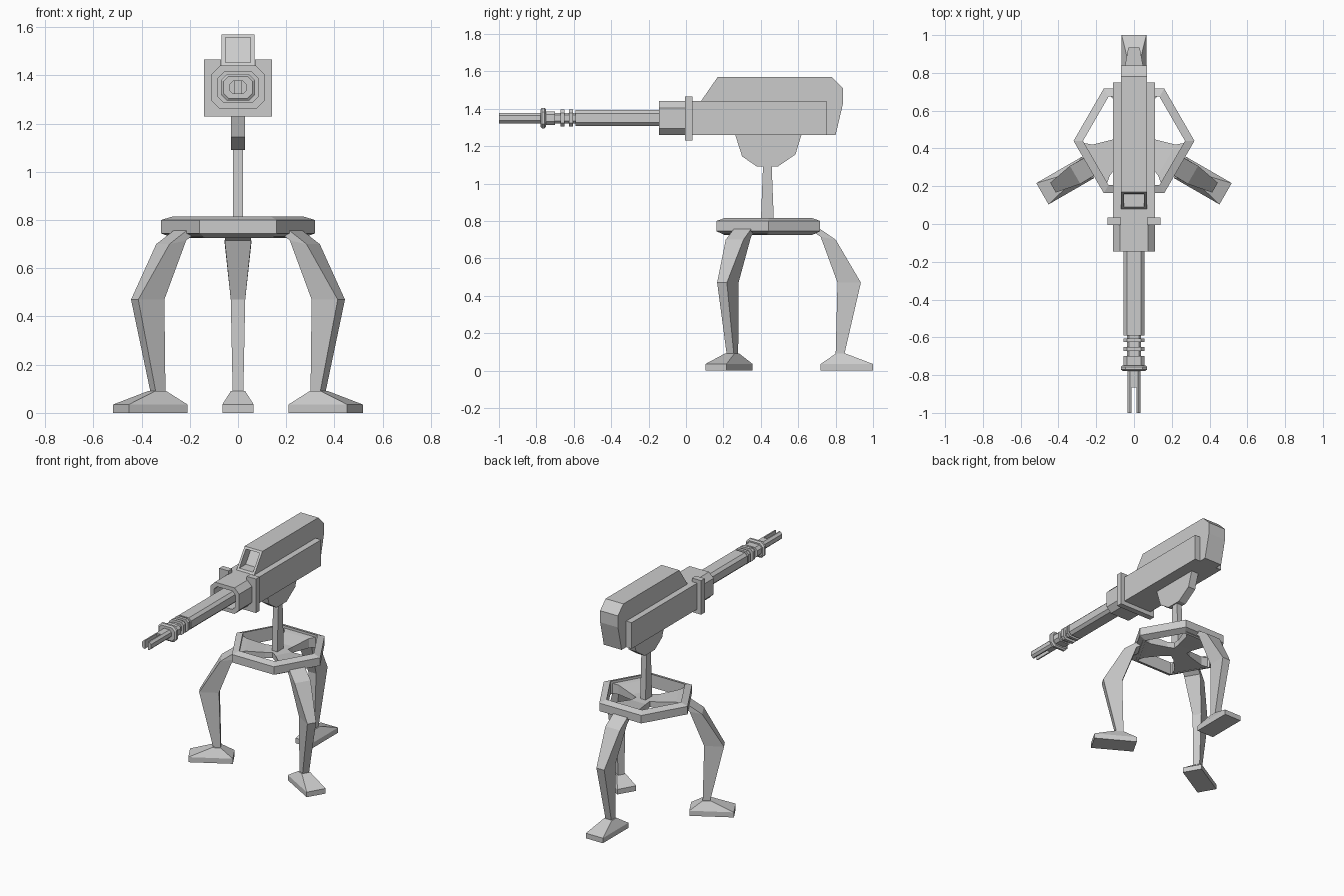
import bpy, bmesh, math
from mathutils import Matrix, Vector

if "Cube" in bpy.data.objects:
    bpy.data.objects.remove(bpy.data.objects["Cube"])

GREY = bpy.data.materials.new("plain grey")
GREY.diffuse_color = (0.6, 0.6, 0.6, 1)
GREY.use_nodes = True
GREY.node_tree.nodes["Principled BSDF"].inputs["Base Color"].default_value = GREY.diffuse_color
CY = 0.44    # stand centre along y
AXIS = 1.35  # barrel height


def finish(name, bm, matrix=None):
    bmesh.ops.recalc_face_normals(bm, faces=bm.faces)
    if matrix:
        bm.transform(matrix)
    mesh = bpy.data.meshes.new(name)
    bm.to_mesh(mesh)
    bm.free()
    mesh.materials.append(GREY)
    ob = bpy.data.objects.new(name, mesh)
    bpy.context.collection.objects.link(ob)
    return ob


def loft(name, rings, caps=True, closed=False, matrix=None):
    """Skin a row of equal-sized point rings."""
    bm = bmesh.new()
    vs = [[bm.verts.new(p) for p in ring] for ring in rings]
    pairs = list(zip(vs, vs[1:])) + ([(vs[-1], vs[0])] if closed else [])
    for a, b in pairs:
        for i in range(len(a)):
            j = (i + 1) % len(a)
            bm.faces.new((a[i], a[j], b[j], b[i]))
    if caps and not closed:
        bm.faces.new(vs[0])
        bm.faces.new(vs[-1])
    return finish(name, bm, matrix)


def box(name, x0, x1, y0, y1, z0, z1):
    rect = [(x0, y0), (x1, y0), (x1, y1), (x0, y1)]
    return loft(name, [[(x, y, z) for x, y in rect] for z in (z0, z1)])


def octagon(y, hx, hz, c):
    """Chamfered rectangle around the barrel axis."""
    pts = [(hx, c - hz), (hx, hz - c), (hx - c, hz), (c - hx, hz),
           (-hx, hz - c), (-hx, c - hz), (c - hx, -hz), (hx - c, -hz)]
    return [(x, y, AXIS + z) for x, z in pts]


def side_profile(name, pts, hx):
    return loft(name, [[(x, y, z) for y, z in pts] for x in (-hx, hx)])


# Hexagonal ring of the stand
hexes = [(0.32, 0.745), (0.32, 0.80), (0.27, 0.815), (0.27, 0.725)]
loft("stand_ring", [[(r * math.cos(math.radians(a)), CY + r * math.sin(math.radians(a)), z)
                     for a in range(0, 360, 60)] for r, z in hexes], closed=True)

# Three spokes, legs and feet, built along +x and turned into place
LEG = [((0.25, 0.735), (0.25, 0.775), 0.053),   # inner (r, z), outer (r, z), half width
       ((0.28, 0.715), (0.36, 0.70), 0.055),
       ((0.37, 0.47), (0.495, 0.47), 0.03),
       ((0.36, 0.08), (0.405, 0.08), 0.022)]
SPOKE = [(0.0, 0.05, 0.735, 0.775), (0.08, 0.058, 0.735, 0.775),
         (0.20, 0.093, 0.73, 0.795), (0.25, 0.135, 0.73, 0.80)]
FOOT = [(0.28, 0.56, 0.065, 0), (0.28, 0.56, 0.065, 0.035), (0.36, 0.415, 0.03, 0.09)]
for label, angle in (("back", 90), ("right", -30), ("left", 210)):
    m = Matrix.Translation((0, CY, 0)) @ Matrix.Rotation(math.radians(angle), 4, 'Z')
    loft(label + "_leg", [[(i[0], -w, i[1]), (o[0], -w, o[1]), (o[0], w, o[1]), (i[0], w, i[1])]
                          for i, o, w in LEG], matrix=m)
    loft(label + "_spoke", [[(r, -w, a), (r, w, a), (r, w, b), (r, -w, b)]
                            for r, w, a, b in SPOKE], matrix=m)
    loft(label + "_foot", [[(a, -w, z), (b, -w, z), (b, w, z), (a, w, z)]
                           for a, b, w, z in FOOT], matrix=m)

# Neck post and swivel mount
loft("neck", [[(-0.02, 0.435 - d, z), (0.02, 0.435 - d, z), (0.02, 0.435 + d, z), (-0.02, 0.435 + d, z)]
              for d, z in ((0.037, 0.74), (0.023, 1.10))])
side_profile("swivel_mount", [(0.26, 1.27), (0.30, 1.145), (0.38, 1.09), (0.49, 1.09),
                              (0.585, 1.155), (0.62, 1.27)], 0.028)

# Main body with a recessed window in its sloped front
body = side_profile("main_body", [(0.0, 1.26), (0.0, 1.44), (0.08, 1.44), (0.17, 1.57), (0.78, 1.57),
                                  (0.84, 1.51), (0.84, 1.43), (0.80, 1.26)], 0.068)
bm = bmesh.new()
bm.from_mesh(body.data)
slope = max(bm.faces, key=lambda f: f.normal.dot(Vector((0, -0.82, 0.57))))
bmesh.ops.inset_individual(bm, faces=[slope], thickness=0.022)
recess = bmesh.ops.extrude_discrete_faces(bm, faces=[slope])["faces"][0]
bmesh.ops.translate(bm, verts=recess.verts, vec=(0, 0.07, 0))
bm.to_mesh(body.data)
bm.free()

# Side rails and the bracket that wraps the front of the body
for label, s in (("left", -1), ("right", 1)):
    box(label + "_rail", *sorted((s * 0.067, s * 0.11)), 0.0, 0.75, 1.26, 1.44)
    box(label + "_bracket", *sorted((s * 0.07, s * 0.14)), -0.005, 0.035, 1.23, 1.465)
box("bottom_bracket", -0.07, 0.07, -0.005, 0.035, 1.23, 1.262)

# Hollow octagonal housing in front of the body
loft("barrel_housing", [octagon(0.0, 0.11, 0.09, 0.035), octagon(-0.145, 0.11, 0.09, 0.035),
                        octagon(-0.145, 0.083, 0.063, 0.025), octagon(-0.04, 0.083, 0.063, 0.025)])

# Barrel, cooling rings and flange
loft("barrel", [octagon(y, 0.055, 0.043, 0.018) for y in (-0.04, -0.59)])
loft("barrel_core", [octagon(y, 0.038, 0.028, 0.012) for y in (-0.58, -0.76)])
for i, (a, b) in enumerate(((-0.605, -0.625), (-0.65, -0.672), (-0.70, -0.755))):
    h = 0.045 if i < 2 else 0.036
    loft("cooling_ring_%d" % (i + 1), [octagon(y, 0.055, h, 0.018) for y in (a, b)])
loft("flange", [octagon(-0.748, 0.06, 0.045, 0.02), octagon(-0.756, 0.07, 0.055, 0.024),
                octagon(-0.77, 0.07, 0.055, 0.024), octagon(-0.778, 0.06, 0.045, 0.02)])

# Muzzle split into two prongs
loft("muzzle", [octagon(y, 0.035, 0.028, 0.014) for y in (-0.77, -0.865)])
for label, s in (("left", -1), ("right", 1)):
    pts = [(0.012, -0.028), (0.021, -0.028), (0.035, -0.014), (0.035, 0.014), (0.021, 0.028), (0.012, 0.028)]
    loft(label + "_prong", [[(s * x, y, AXIS + z) for x, z in pts] for y in (-0.86, -1.0)])
